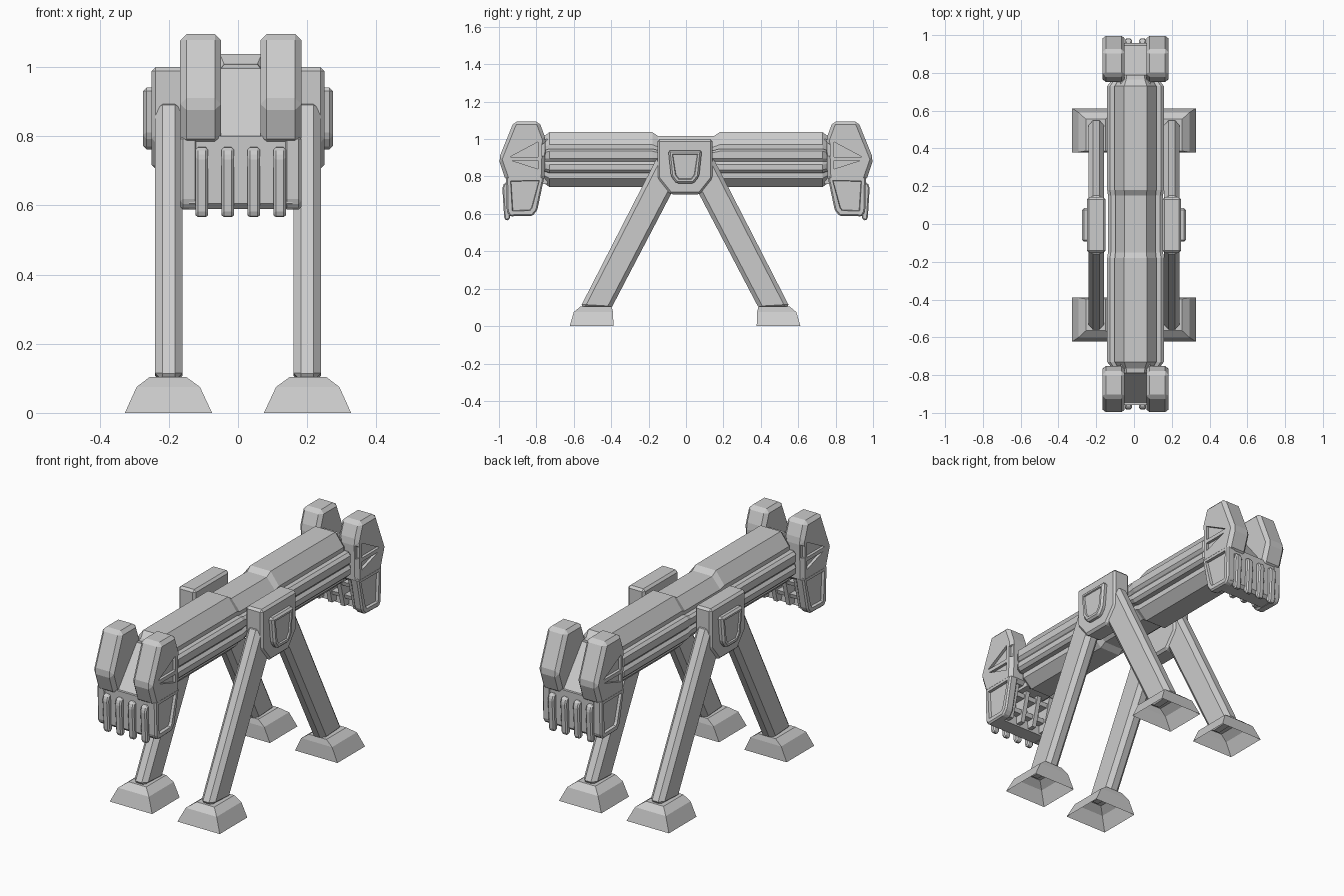
import bpy, bmesh

if "Cube" in bpy.data.objects:
    bpy.data.objects.remove(bpy.data.objects["Cube"])

CX, CY = 0.008, -0.005   # small offsets of the beam (x) and of the stand (y)


def finish(bm, name):
    bmesh.ops.recalc_face_normals(bm, faces=bm.faces[:])
    me = bpy.data.meshes.new(name)
    bm.to_mesh(me)
    bm.free()
    ob = bpy.data.objects.new(name, me)
    bpy.context.collection.objects.link(ob)
    return ob


def loft(name, rings, cap_start=True):
    """Skin a list of equal-length point rings."""
    bm = bmesh.new()
    rows = [[bm.verts.new(p) for p in r] for r in rings]
    n = len(rows[0])
    for a, b in zip(rows, rows[1:]):
        for i in range(n):
            j = (i + 1) % n
            bm.faces.new((a[i], a[j], b[j], b[i]))
    if cap_start:
        bm.faces.new(rows[0])
    bm.faces.new(rows[-1])
    return finish(bm, name)


def prism(name, pts, x0, x1, s=1, cy=0, bevel=0, inset=0, depth=0, side=0):
    """Extrude a (y, z) profile along x; optional chamfer and sunken panel on one side."""
    bm = bmesh.new()
    a = [bm.verts.new((x0, s * y + cy, z)) for y, z in pts]
    b = [bm.verts.new((x1, s * y + cy, z)) for y, z in pts]
    n = len(pts)
    bm.faces.new(a)
    bm.faces.new(b)
    for i in range(n):
        j = (i + 1) % n
        bm.faces.new((a[i], a[j], b[j], b[i]))
    bmesh.ops.recalc_face_normals(bm, faces=bm.faces[:])
    if bevel:
        bmesh.ops.bevel(bm, geom=bm.edges[:], offset=bevel, segments=1,
                        profile=0.5, affect='EDGES')
    if inset:
        bm.normal_update()
        f = [f for f in bm.faces if f.normal.x * side > 0.99]
        bmesh.ops.inset_region(bm, faces=f, thickness=inset)
        bmesh.ops.inset_region(bm, faces=f, thickness=0.004, depth=-depth)
    return finish(bm, name)


def cut(ob, cutter):
    m = ob.modifiers.new("recess", 'BOOLEAN')
    m.operation, m.solver, m.object = 'DIFFERENCE', 'EXACT', cutter
    cutter.hide_render = True
    cutter.hide_set(True)


# Long beam: ridged section, pinched at the hub and at both ends
half = [(.06, .147), (.11, .08), (.11, .058), (.135, .058), (.15, .045), (.15, .006),
        (.137, -.01), (.15, -.026), (.15, -.055), (.135, -.07), (.11, -.072),
        (.11, -.1), (.06, -.147)]
section = half + [(-x, z) for x, z in reversed(half)]
stations = [(-.79, .8, .8), (-.765, .82, .82), (-.73, 1, 1), (-.18, 1, 1), (-.15, .97, .86)]
stations += [(-y, a, b) for y, a, b in reversed(stations)]
loft("beam", [[(CX + x * kx, y, .89 + z * kz) for x, z in section]
              for y, kx, kz in stations])

# Pivot blocks and caps on both sides
block = [(-.148, 1.0), (.148, 1.0), (.148, .79), (.08, .705), (-.08, .705), (-.148, .79)]
cap = [(-.09, .94), (.09, .94), (.075, .80), (.045, .762), (-.045, .762), (-.075, .80)]
for sx, tag in ((1, "right"), (-1, "left")):
    prism("pivot_block_" + tag, block, sx * .15, sx * .25, cy=CY, bevel=.012)
    prism("pivot_cap_" + tag, cap, sx * .24, sx * .275, cy=CY, bevel=.01,
          inset=.014, depth=.007, side=sx)
    # Splayed legs and hollow feet
    leg = [(.563, .095), (.40, .085), (.01, .83), (.145, .91)]
    for sy, end in ((-1, "front"), (1, "back")):
        prism(f"leg_{end}_{tag}", leg, sx * .16, sx * .24, s=sy, cy=CY, bevel=.022)
        levels = [(0, .075, .327, .383, .617), (.075, .11, .293, .385, .595),
                  (.104, .15, .255, .392, .56)]
        loft(f"foot_{end}_{tag}",
             [[(sx * xa, sy * ya + CY, z), (sx * xb, sy * ya + CY, z),
               (sx * xb, sy * yb + CY, z), (sx * xa, sy * yb + CY, z)]
              for z, xa, xb, ya, yb in levels], cap_start=False)

# Heads at both ends
lobe = [(.785, 1.095), (.92, 1.095), (1.002, .893), (.962, .775), (.757, .775), (.75, 1.0)]
core = [(.74, 1.0), (.79, .995), (.945, .80), (.945, .76), (.74, .76)]
cheek = [(.757, .80), (.962, .80), (.958, .61), (.94, .587), (.82, .59), (.795, .62)]
plate = [(.87, .80), (.958, .80), (.955, .605), (.94, .59), (.86, .59)]
slat = [(.775, .79), (.88, .79), (.88, .60), (.825, .60)]
rib = [(.94, .772), (.972, .765), (.982, .74), (.972, .575), (.96, .562), (.94, .575)]
recesses = [[(.94, .905), (.79, .985), (.79, .905)],
            [(.93, .885), (.79, .885), (.79, .84)],
            [(.74, .99), (.772, .97), (.772, .91), (.74, .91)]]
for sy, end in ((-1, "front"), (1, "back")):
    prism(f"head_core_{end}", core, CX - .08, CX + .08, s=sy)
    prism(f"jaw_plate_{end}", plate, CX - .15, CX + .15, s=sy)
    for sx, tag in ((1, "right"), (-1, "left")):
        ob = prism(f"head_lobe_{end}_{tag}", lobe, CX + sx * .057, CX + sx * .175,
                   s=sy, bevel=.018)
        for k, r in enumerate(recesses):
            cut(ob, prism(f"lobe_cutter_{end}_{tag}_{k}", r, CX + sx * .16,
                          CX + sx * .2, s=sy))
        prism(f"jaw_cheek_{end}_{tag}", cheek, CX + sx * .125, CX + sx * .175, s=sy,
              bevel=.008, inset=.022, depth=.014, side=sx)
    # Outer ribs and the inner grille
    for k in range(4):
        x = CX - .1125 + .075 * k
        prism(f"jaw_rib_{end}_{k}", rib, x - .018, x + .018, s=sy, bevel=.007)
        prism(f"jaw_slat_{end}_{k}", slat, x - .012, x + .012, s=sy)
    for k, (d, z) in enumerate(((.795, .745), (.82, .665))):
        bar = [(d, z), (.88, z), (.88, z - .022), (d + .006, z - .022)]
        prism(f"jaw_bar_{end}_{k}", bar, CX - .13, CX + .13, s=sy)
